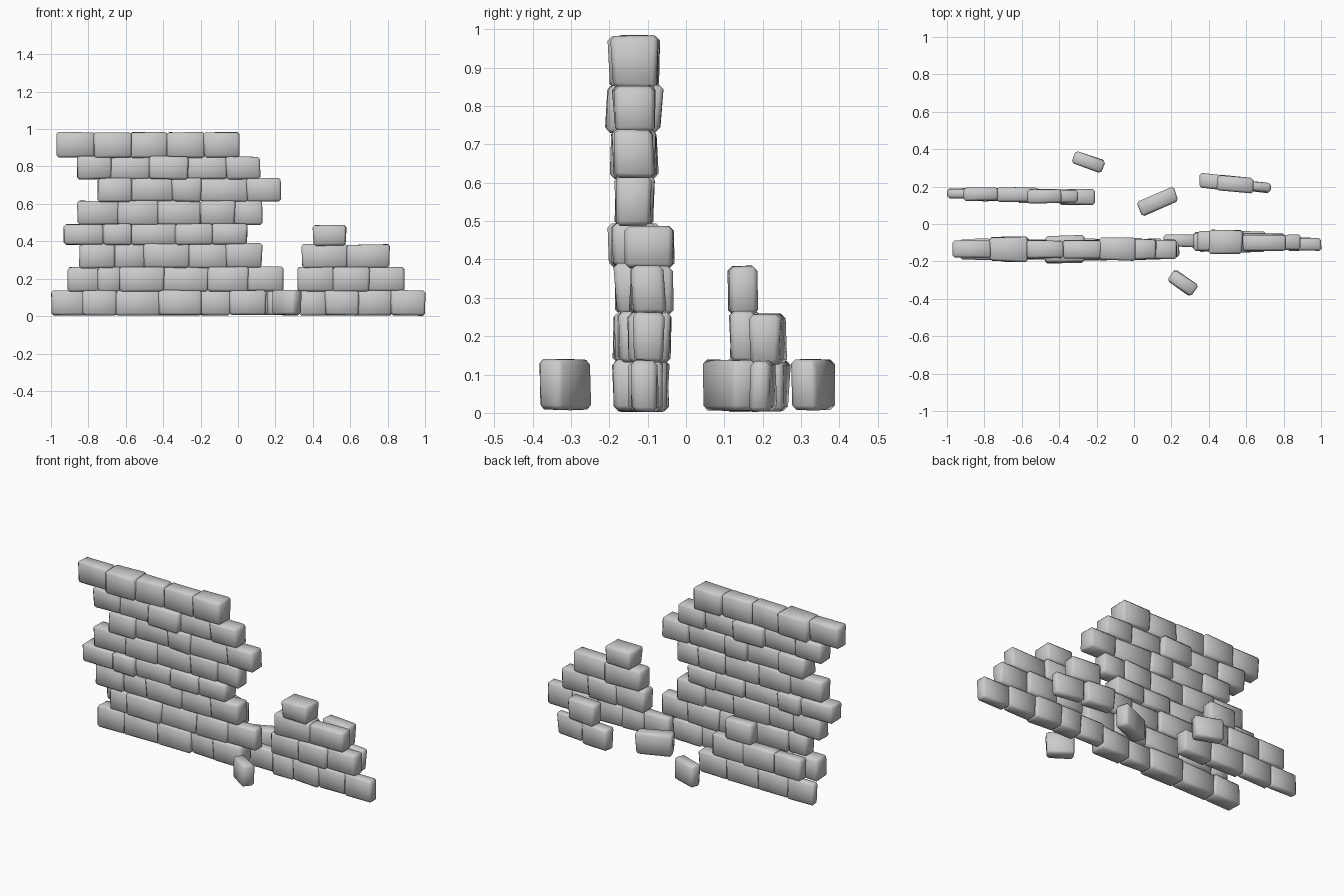
import bpy, bmesh, random
from math import radians
from mathutils import Matrix, Vector

if "Cube" in bpy.data.objects:
    bpy.data.objects.remove(bpy.data.objects["Cube"])

rng = random.Random(7)


def add_brick(bm, center, size, angle=0.0, taper=0.94):
    """One worn, slightly uneven brick, narrower at the bottom."""
    b = bmesh.new()
    bmesh.ops.create_cube(b, size=1)
    for v in b.verts:
        k = taper if v.co.z < 0 else 1.0
        v.co = Vector((v.co.x * size[0] * k, v.co.y * size[1] * k, v.co.z * size[2]))
        v.co += Vector((rng.uniform(-.004, .004), rng.uniform(-.006, .006), rng.uniform(-.003, .003)))
    bmesh.ops.bevel(b, geom=b.edges[:], offset=0.012, segments=1, affect='EDGES', profile=0.5)
    b.transform(Matrix.Translation(center) @ Matrix.Rotation(radians(angle), 4, 'Z'))
    me = bpy.data.meshes.new("tmp")
    b.to_mesh(me)
    b.free()
    bm.from_mesh(me)
    bpy.data.meshes.remove(me)


def finish(bm, name):
    me = bpy.data.meshes.new(name)
    bm.to_mesh(me)
    bm.free()
    for p in me.polygons:
        p.use_smooth = True
    ob = bpy.data.objects.new(name, me)
    bpy.context.collection.objects.link(ob)


def course(name, z0, z1, edges, ys, depths):
    """A row of bricks between x edges; ys = centre y at first and last brick."""
    bm = bmesh.new()
    n = len(edges) - 1
    for i in range(n):
        a, b = edges[i], edges[i + 1]
        y = ys[0] + (ys[1] - ys[0]) * i / max(n - 1, 1)
        a -= 0.004 if i else 0
        b += 0.004 if i < n - 1 else 0
        add_brick(bm, Vector(((a + b) / 2, y, (z0 + z1) / 2)),
                  (b - a, depths[i % len(depths)], z1 - z0 + 0.006), taper=0.985)
    finish(bm, name)


# tall main wall, bottom to top
main = [
    (.007, .135, [-.83, -.65, -.42, -.20, -.04, .15], [.10, .09, .105, .08, .11]),
    (.135, .26, [-.75, -.63, -.40, -.16, .05, .24], [.09, .105, .09, .10, .08]),
    (.26, .385, [-.85, -.66, -.50, -.26, -.06, .13], [.09, .08, .10, .085, .10]),
    (.385, .49, [-.93, -.72, -.57, -.33, -.14, .05], [.10, .13, .09, .11, .12]),
    (.49, .615, [-.86, -.64, -.43, -.20, -.02, .13], [.09, .10, .085, .10, .09]),
    (.615, .735, [-.75, -.57, -.35, -.20, .05, .23], [.12, .09, .11, .09, .10]),
    (.735, .85, [-.86, -.68, -.47, -.27, -.06, .12], [.11, .09, .145, .09, .11]),
    (.85, .98, [-.97, -.77, -.57, -.38, -.18, .01], [.085, .13, .10, .10, .12]),
]
for i, (z0, z1, e, d) in enumerate(main):
    course(f"main_wall_course_{i + 1}", z0, z1, e, (-.135, -.135), d)

# broken stub of wall to the right
stub = [
    (.007, .135, [.16, .33, .47, .64, .82, 1.0], (-.088, -.105), [.065, .09, .10, .08, .07]),
    (.135, .26, [.32, .51, .70, .89], (-.095, -.10), [.10, .11, .08]),
    (.26, .38, [.34, .58, .81], (-.09, -.097), [.11, .085]),
    (.38, .485, [.40, .58], (-.095, -.095), [.125]),
]
for i, (z0, z1, e, y, d) in enumerate(stub):
    course(f"stub_wall_course_{i + 1}", z0, z1, e, y, d)

# low rear wall on the left
rear = [
    (.007, .135, [-1.0, -.82, -.62, -.40, -.21], (.165, .145), [.045, .07, .075, .08]),
    (.135, .26, [-.91, -.73, -.52, -.30], (.158, .15), [.07, .075, .07]),
    (.26, .38, [-.57, -.39], (.15, .15), [.072]),
]
for i, (z0, z1, e, y, d) in enumerate(rear):
    course(f"rear_wall_course_{i + 1}", z0, z1, e, y, d)

# small rear pile and scattered bricks: name, x, y, z, length, depth, angle
loose = [
    ("pile_brick_left", .445, .223, .071, .19, .08, -5),
    ("pile_brick_right", .635, .202, .071, .19, .055, -5),
    ("pile_brick_top", .54, .213, .192, .20, .085, -5),
    ("loose_brick_rear", -.245, .335, .073, .17, .065, -20),
    ("loose_brick_middle", .125, .12, .071, .215, .085, 22),
    ("loose_brick_front", .26, -.315, .073, .155, .075, -35),
]
for name, x, y, z, l, d, a in loose:
    bm = bmesh.new()
    add_brick(bm, Vector((x, y, z)), (l, d, .132), a)
    finish(bm, name)
